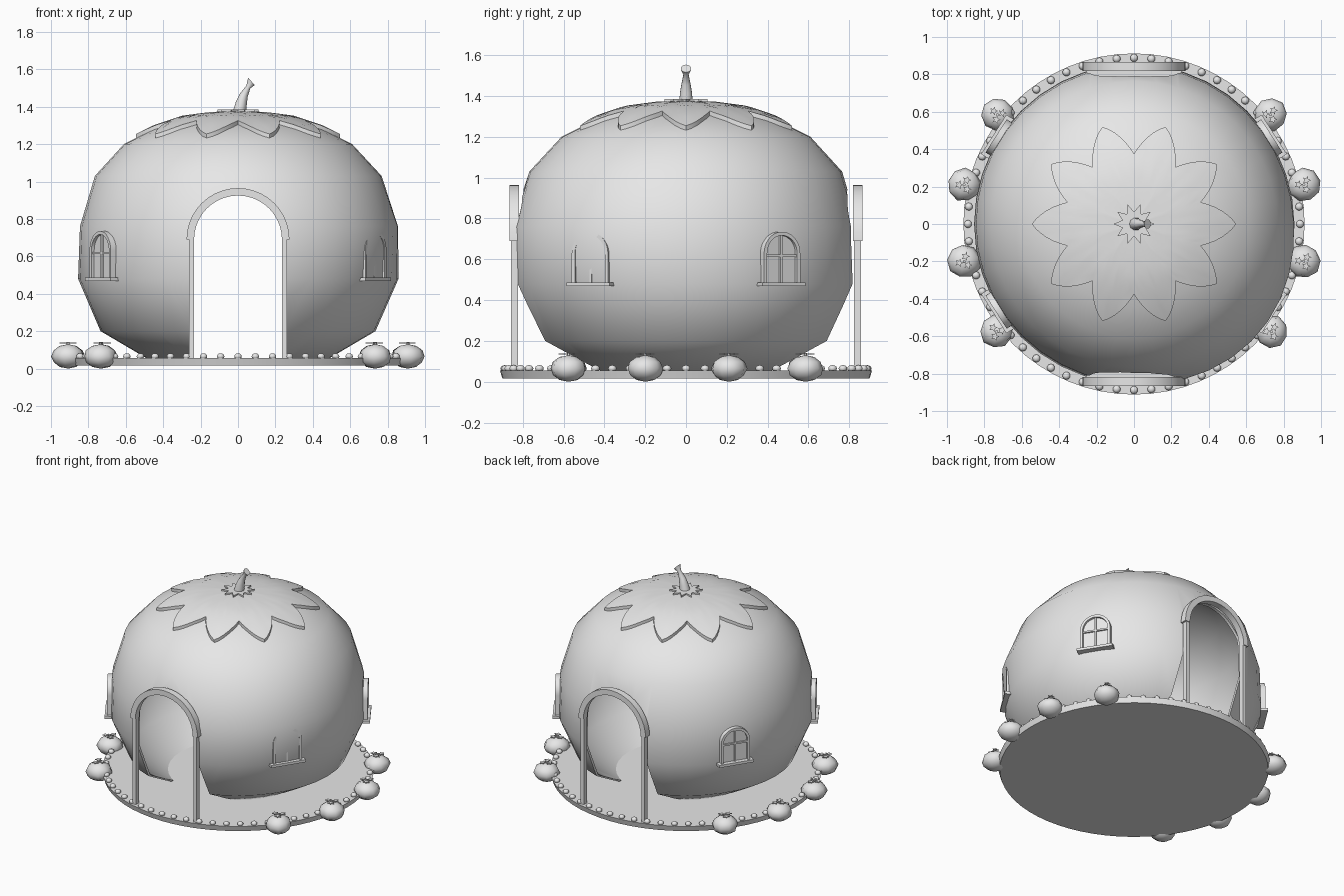
import bpy, bmesh, math, random
from mathutils import Matrix, Vector
from math import sin, cos, pi, radians

cube = bpy.data.objects.get("Cube")
if cube:
    bpy.data.objects.remove(cube, do_unlink=True)
random.seed(4)

# one plain clay colour
clay = bpy.data.materials.new("light_grey")
clay.use_nodes = True
clay.diffuse_color = (0.8, 0.8, 0.8, 1)
clay.node_tree.nodes["Principled BSDF"].inputs["Base Color"].default_value = clay.diffuse_color


def finish(name, bm, smooth=None):
    bmesh.ops.recalc_face_normals(bm, faces=bm.faces)
    mesh = bpy.data.meshes.new(name)
    bm.to_mesh(mesh)
    bm.free()
    mesh.materials.append(clay)
    obj = bpy.data.objects.new(name, mesh)
    bpy.context.collection.objects.link(obj)
    if smooth:
        shade(obj, smooth)
    return obj


def shade(obj, angle):
    bpy.ops.object.select_all(action='DESELECT')
    obj.select_set(True)
    bpy.context.view_layer.objects.active = obj
    bpy.ops.object.shade_smooth_by_angle(angle=radians(angle))


def prism(bm, outline, y0, y1, matrix=Matrix()):
    """Extrude an (x, z) outline from y0 to y1."""
    face = bm.faces.new([bm.verts.new(matrix @ Vector((x, y0, z))) for x, z in outline])
    new = bmesh.ops.extrude_face_region(bm, geom=[face])["geom"]
    verts = [v for v in new if isinstance(v, bmesh.types.BMVert)]
    bmesh.ops.translate(bm, verts=verts, vec=matrix.to_3x3() @ Vector((0, y1 - y0, 0)))


def arch(r, bottom, spring, n=20):
    arc = [(r * cos(pi * i / n), spring + r * sin(pi * i / n)) for i in range(n + 1)]
    return ([(r, bottom)] if bottom < spring else []) + arc + ([(-r, bottom)] if bottom < spring else [])


def band(inner, outer, bottom, spring):
    return arch(outer, bottom, spring) + arch(inner, bottom, spring)[::-1]


def box(x0, x1, z0, z1):
    return [(x0, z0), (x1, z0), (x1, z1), (x0, z1)]


def star(n, r_out, r_in):
    return [((r_in if i % 2 else r_out) * cos(pi * i / n),
             (r_in if i % 2 else r_out) * sin(pi * i / n)) for i in range(2 * n)]


def lathe(bm, rings, n, point):
    loops = [[bm.verts.new(point(r, z, 2 * pi * i / n)) for i in range(n)] for r, z in rings]
    for a, b in zip(loops, loops[1:]):
        for i in range(n):
            j = (i + 1) % n
            bm.faces.new((a[i], a[j], b[j], b[i]))
    return loops


# round hollow body
PROFILE = [(0.48, 0.05), (0.735, 0.2), (0.855, 0.48), (0.845, 0.76), (0.765, 1.03),
           (0.61, 1.2), (0.45, 1.28), (0.3, 1.33), (0.15, 1.35), (0.02, 1.355)]


def body_point(r, z, a):
    bulge = 0.05 * max(0, cos(a + pi / 4)) ** 4 * math.exp(-((z - 0.75) / 0.25) ** 2)
    return (r * (1 + bulge) * cos(a), r * (1 + bulge) * sin(a), z)


bm = bmesh.new()
inner = [(max(r - 0.02, 0.01), z - (0.02 if z > 1 else 0)) for r, z in PROFILE]
loops = lathe(bm, PROFILE, 40, body_point)
inner_loops = lathe(bm, inner, 40, body_point)
bm.faces.new(loops[-1])
bm.faces.new(inner_loops[-1])
for i in range(40):
    j = (i + 1) % 40
    bm.faces.new((loops[0][i], loops[0][j], inner_loops[0][j], inner_loops[0][i]))
body = finish("round_body", bm)

# doorway passage through front and back
bm = bmesh.new()
prism(bm, arch(0.25, -0.1, 0.69), -1.2, 1.2)
cutter = finish("doorway_cutter", bm)
cutter.hide_render = True
cut = body.modifiers.new("doorway", 'BOOLEAN')
cut.object = cutter
cut.solver = 'EXACT'
bpy.context.view_layer.objects.active = body
bpy.ops.object.modifier_apply(modifier=cut.name)
bpy.data.objects.remove(cutter, do_unlink=True)
shade(body, 50)

# door frames
for name, side in (("front", -1), ("back", 1)):
    bm = bmesh.new()
    for s in (-1, 1):
        prism(bm, box(s * 0.235, s * 0.262, 0.05, 0.69), side * 0.822, side * 0.858)
    prism(bm, band(0.235, 0.275, 0.69, 0.69), side * 0.818, side * 0.865)
    finish(name + "_door_frame", bm, 30)

# arched windows with sill, bars and pane
for name, deg in (("front_right", 212.6), ("front_left", -32.6),
                  ("back_left", 32.6), ("back_right", 147.4)):
    turn = Matrix.Rotation(radians(deg + 90), 4, 'Z')
    bm = bmesh.new()
    prism(bm, band(0.087, 0.105, 0.48, 0.63), -0.875, -0.83, turn)
    prism(bm, box(-0.125, 0.125, 0.468, 0.487), -0.89, -0.82, turn)
    prism(bm, box(-0.006, 0.006, 0.48, 0.72), -0.868, -0.845, turn)
    prism(bm, box(-0.09, 0.09, 0.612, 0.624), -0.868, -0.845, turn)
    prism(bm, arch(0.09, 0.48, 0.63), -0.857, -0.845, turn)
    finish(name + "_window", bm, 30)


# leaf cap draped over the crown
def crown_height(r):
    for (r0, z0), (r1, z1) in zip(PROFILE[4:], PROFILE[5:]):
        if r1 <= r <= r0:
            return z1 + (z0 - z1) * (r - r1) / (r0 - r1)
    return PROFILE[-1][1]


def leaf_point(f, lift, a):
    t = abs((a / (pi / 5) + 0.5) % 1 - 0.5) * 2
    r = f * (0.375 + 0.17 * (1 - t ** 1.2))
    return (r * cos(a), r * sin(a), crown_height(r) + lift)


bm = bmesh.new()
steps = [0.05, 0.2, 0.4, 0.55, 0.7, 0.85, 1]
lathe(bm, [(f, 0.022) for f in steps] + [(f, -0.005) for f in reversed(steps)], 120, leaf_point)
finish("leaf_cap", bm, 40)

# crown star and curved stem
bm = bmesh.new()
prism(bm, star(10, 0.11, 0.065), -0.385 - 1, -0.36 - 1, Matrix.Rotation(-pi / 2, 4, 'X'))
finish("crown_star", bm)
bm = bmesh.new()
path = [(0.005, 1.36, 0.036), (0.018, 1.42, 0.03), (0.03, 1.46, 0.023),
        (0.055, 1.505, 0.013), (0.072, 1.535, 0.026)]
rings = []
for x, z, r in path:
    tilt = 0.2 + 3 * max(0, x - 0.02) * 4
    rings.append([bm.verts.new((x + r * cos(a) * cos(tilt), r * sin(a), z - r * cos(a) * sin(tilt)))
                  for a in (2 * pi * i / 10 for i in range(10))])
for a, b in zip(rings, rings[1:]):
    for i in range(10):
        j = (i + 1) % 10
        bm.faces.new((a[i], a[j], b[j], b[i]))
bm.faces.new(rings[0])
bm.faces.new(rings[-1])
finish("stem", bm, 45)

# base plate with a ring of beads
bm = bmesh.new()
bmesh.ops.create_cone(bm, cap_ends=True, segments=64, radius1=0.9, radius2=0.912, depth=0.04,
                      matrix=Matrix.Translation((0, 0, 0.036)))
finish("base_plate", bm, 30)
bm = bmesh.new()
for i in range(60):
    a = 2 * pi * i / 60 + pi / 2
    bmesh.ops.create_uvsphere(bm, u_segments=10, v_segments=6, radius=0.021,
                              matrix=Matrix.Translation((0.888 * cos(a), 0.888 * sin(a), 0.065))
                              @ Matrix.Diagonal((1, 1, 0.8, 1)))
finish("bead_ring", bm, 60)

# small gourds around the base, each with leaflets on top
for side, name in ((-1, "right"), (1, "left")):
    for k, (x, y) in enumerate(((0.73, 0.585), (0.908, 0.21), (0.908, -0.2), (0.735, -0.575))):
        bm = bmesh.new()
        bmesh.ops.create_uvsphere(bm, u_segments=9, v_segments=6, radius=1,
                                  matrix=Matrix.Rotation(random.uniform(0, 1), 4, 'Z'))
        for v in bm.verts:
            v.co = Vector((v.co.x * 0.092, v.co.y * 0.092, v.co.z * 0.065))
            v.co.xy *= random.uniform(0.92, 1)
        bmesh.ops.translate(bm, verts=bm.verts, vec=(side * x, y, 0.065))
        spin = random.uniform(0, 2 * pi)
        for m in range(3):
            a = spin + 2 * pi * m / 3
            spot = Matrix.Translation((side * x + 0.028 * cos(a), y + 0.028 * sin(a), 0.136))
            prism(bm, star(5, 0.024, 0.011), -0.003, 0.003, spot @ Matrix.Rotation(pi / 2, 4, 'X'))
        prism(bm, star(6, 0.008, 0.007), -0.012, 0.012,
              Matrix.Translation((side * x, y, 0.13)) @ Matrix.Rotation(pi / 2, 4, 'X'))
        finish(f"{name}_gourd_{k + 1}", bm, 60)
